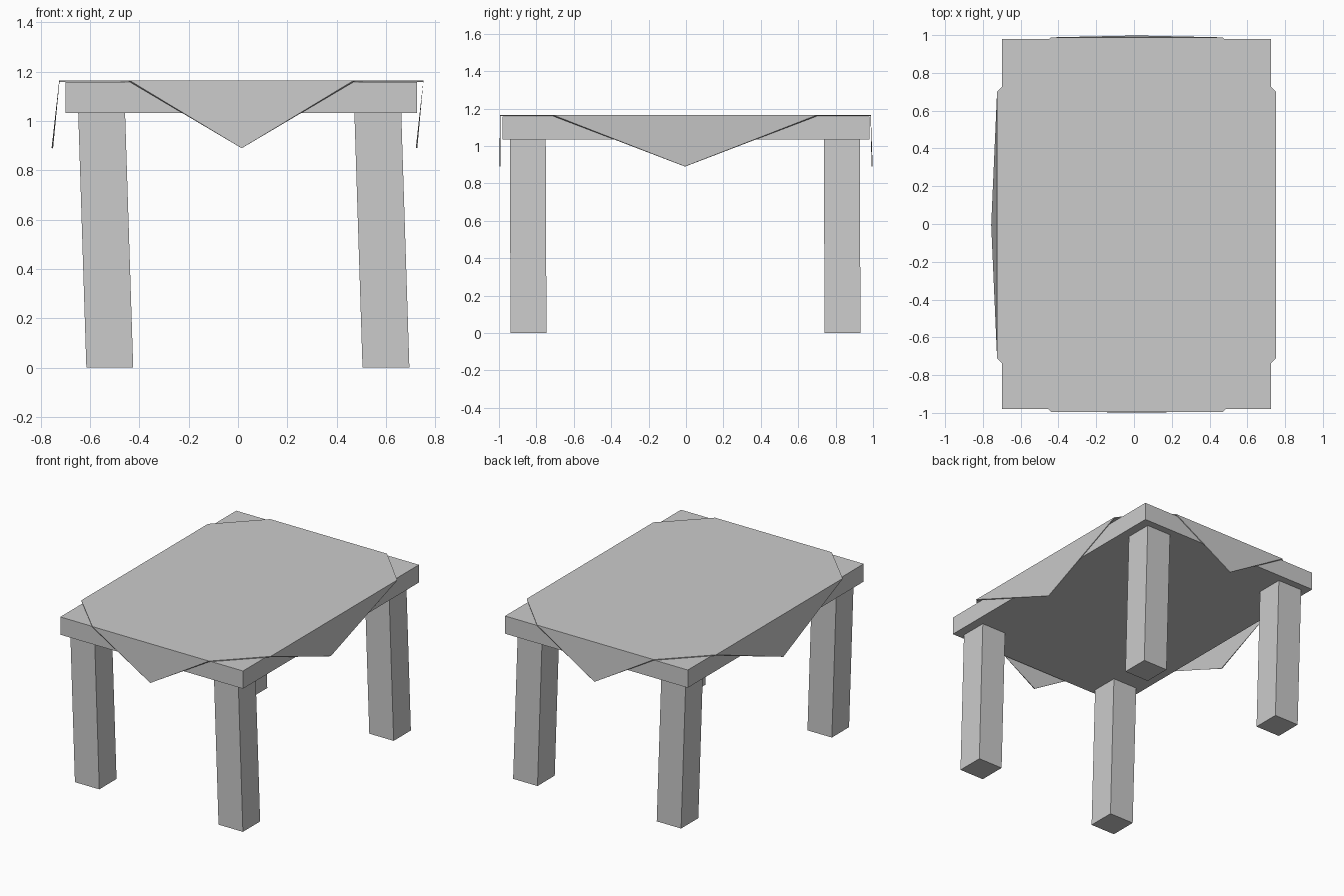
import bpy, bmesh

if "Cube" in bpy.data.objects:
    bpy.data.objects.remove(bpy.data.objects["Cube"])


def make_object(name, verts, faces):
    mesh = bpy.data.meshes.new(name)
    bm = bmesh.new()
    vs = [bm.verts.new(v) for v in verts]
    for f in faces:
        bm.faces.new([vs[i] for i in f])
    bmesh.ops.recalc_face_normals(bm, faces=bm.faces)
    bm.to_mesh(mesh)
    bm.free()
    obj = bpy.data.objects.new(name, mesh)
    bpy.context.collection.objects.link(obj)
    return obj


def leaning_box(name, x, y, w, d, z0, z1, lean=(0, 0)):
    """Box centred on x, y at its foot; its top is shifted by lean."""
    verts = []
    for z, dx, dy in ((z0, 0, 0), (z1, *lean)):
        for sx, sy in ((-1, -1), (1, -1), (1, 1), (-1, 1)):
            verts.append((x + dx + sx * w / 2, y + dy + sy * d / 2, z))
    faces = [(0, 1, 2, 3), (4, 5, 6, 7)]
    faces += [(i, (i + 1) % 4, (i + 1) % 4 + 4, i + 4) for i in range(4)]
    return make_object(name, verts, faces)


# Table top
leaning_box("table_top", 0.0125, 0, 1.425, 1.96, 1.033, 1.158)

# Four slightly leaning legs
for y, end in ((-0.842, "front"), (0.837, "back")):
    for x, side in ((-0.52, "left"), (0.60, "right")):
        leaning_box(f"{end}_{side}_leg", x, y, 0.19, 0.192, 0, 1.034, (-0.033, -0.004))

# Tablecloth: octagonal top with a triangular flap hanging on each side
z = 1.165
rim = [(-0.44, -0.994, z), (0.47, -0.994, z), (0.752, -0.71, z), (0.752, 0.70, z),
       (0.47, 0.988, z), (-0.44, 0.988, z), (-0.725, 0.70, z), (-0.725, -0.71, z)]
tips = [(0.015, -0.998, 0.89), (0.727, -0.005, 0.89),
        (0.015, 0.998, 0.89), (-0.756, -0.005, 0.89)]
cloth = make_object("tablecloth", rim + tips,
                    [tuple(range(8)), (0, 8, 1), (2, 9, 3), (4, 10, 5), (6, 11, 7)])
# Make sure the cloth's outside faces up and out before thickening inward
if cloth.data.polygons[0].normal.z < 0:
    cloth.data.flip_normals()
solid = cloth.modifiers.new("thickness", "SOLIDIFY")
solid.thickness = 0.006
solid.offset = -1
